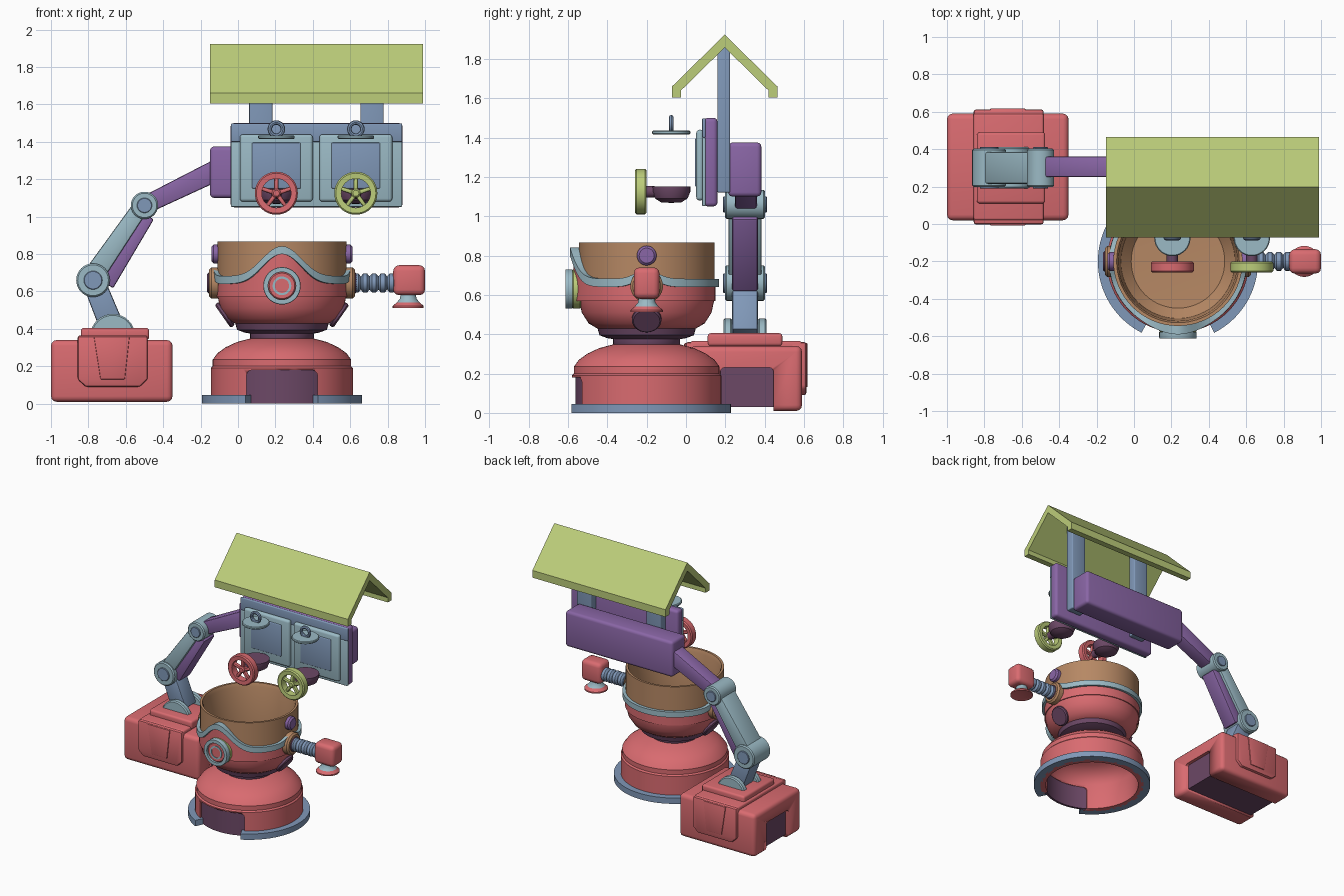
import bpy, bmesh, math
from mathutils import Matrix, Vector

if "Cube" in bpy.data.objects:
    bpy.data.objects.remove(bpy.data.objects["Cube"])

def mat(name, r, g, b):
    m = bpy.data.materials.new(name)
    lin = [((c / 255 + 0.055) / 1.055) ** 2.4 for c in (r, g, b)]
    m.diffuse_color = (*lin, 1)
    m.use_nodes = True
    m.node_tree.nodes["Principled BSDF"].inputs["Base Color"].default_value = m.diffuse_color
    return m

RED = mat("coral red", 217, 107, 112)
GREEN = mat("lime green", 188, 205, 122)
BROWN = mat("clay brown", 182, 136, 100)
STEEL = mat("steel blue", 128, 152, 184)
PALE = mat("pale blue", 155, 186, 197)
PURPLE = mat("violet", 138, 102, 166)
PLUM = mat("dark plum", 108, 72, 102)
CX, CY = 0.235, -0.2          # axis of the pot and its stand

def finish(bm, name, mats, angle=35):
    bmesh.ops.remove_doubles(bm, verts=bm.verts, dist=1e-5)
    bmesh.ops.recalc_face_normals(bm, faces=bm.faces)
    me = bpy.data.meshes.new(name)
    bm.to_mesh(me)
    bm.free()
    for m in mats if isinstance(mats, (list, tuple)) else [mats]:
        me.materials.append(m)
    me.shade_smooth()
    me.set_sharp_from_angle(angle=math.radians(angle))
    ob = bpy.data.objects.new(name, me)
    bpy.context.scene.collection.objects.link(ob)
    return ob

def box(name, x0, x1, y0, y1, z0, z1, m, bevel=0.0):
    bm = bmesh.new()
    c = Vector(((x0 + x1) / 2, (y0 + y1) / 2, (z0 + z1) / 2))
    bmesh.ops.create_cube(bm, size=1, matrix=Matrix.Translation(c) @
                          Matrix.Diagonal((x1 - x0, y1 - y0, z1 - z0, 1)))
    if bevel:
        bmesh.ops.bevel(bm, geom=bm.edges[:], offset=bevel, segments=3,
                        profile=0.5, affect='EDGES')
    return finish(bm, name, m)

def lathe(name, prof, loc, m, axis='Z', seg=48, closed=False, rule=None):
    """Revolve (radius, height) pairs about an axis through loc."""
    rot = {'Z': Matrix.Identity(4), 'X': Matrix.Rotation(math.pi / 2, 4, 'Y'),
           'Y': Matrix.Rotation(math.pi / 2, 4, 'X')}[axis]   # Y axis points to the front
    M = Matrix.Translation(loc) @ rot
    bm = bmesh.new()
    rings = [[bm.verts.new(M @ Vector((r * math.cos(2 * math.pi * i / seg),
              r * math.sin(2 * math.pi * i / seg), h))) for i in range(seg)] for r, h in prof]
    n = len(prof)
    for k in range(n if closed else n - 1):
        a, b = rings[k], rings[(k + 1) % n]
        for i in range(seg):
            j = (i + 1) % seg
            f = bm.faces.new((a[i], a[j], b[j], b[i]))
            f.material_index = rule[k] if rule else 0
    return finish(bm, name, m)

def disc(name, loc, r, depth, m, axis='Y', b=0.008, seg=32):
    h = depth / 2
    return lathe(name, [(0, -h), (r - b, -h), (r, -h + b), (r, h - b), (r - b, h), (0, h)],
                 loc, m, axis, seg)

def prism(name, pts, a0, a1, m, axis='Y', bevel=0.0):
    """Extrude an outline: (x, z) along Y, or (y, z) along X."""
    bm = bmesh.new()
    P = (lambda u, w, a: (u, a, w)) if axis == 'Y' else (lambda u, w, a: (a, u, w))
    A = [bm.verts.new(P(u, w, a0)) for u, w in pts]
    B = [bm.verts.new(P(u, w, a1)) for u, w in pts]
    bm.faces.new(A)
    bm.faces.new(B)
    for i in range(len(pts)):
        j = (i + 1) % len(pts)
        bm.faces.new((A[i], A[j], B[j], B[i]))
    if bevel:
        bmesh.ops.bevel(bm, geom=bm.edges[:], offset=bevel, segments=2,
                        profile=0.5, affect='EDGES')
    return finish(bm, name, m)

def link(name, p, q, w0, w1, y0, y1, m, off=0.0):
    p, q = Vector(p), Vector(q)
    d = (q - p).normalized()
    n = Vector((d.y, -d.x))
    p, q = p + n * off, q + n * off
    return prism(name, [p + n * w0 / 2, q + n * w1 / 2, q - n * w1 / 2, p - n * w0 / 2],
                 y0, y1, m, bevel=0.01)

def arc_wall(name, r0, r1, z0, z1, t0, t1, m, seg=96):
    """Curved wall round the pot axis, t = 0 at the front; arguments are functions of t."""
    bm = bmesh.new()
    rows = []
    for i in range(seg + 1):
        t = t0 + (t1 - t0) * i / seg
        rows.append([bm.verts.new((CX + r * math.sin(t), CY - r * math.cos(t), z))
                     for r, z in ((r0(t), z0(t)), (r1(t), z0(t)), (r1(t), z1(t)), (r0(t), z1(t)))])
    for a, b in zip(rows, rows[1:]):
        for k in range(4):
            l = (k + 1) % 4
            bm.faces.new((a[k], a[l], b[l], b[k]))
    bm.faces.new(rows[0])
    bm.faces.new(rows[-1])
    return finish(bm, name, m)

def cut(ob, cutter):
    mod = ob.modifiers.new("opening", 'BOOLEAN')
    mod.operation, mod.object, mod.solver = 'DIFFERENCE', cutter, 'EXACT'
    cutter.hide_render = True
    cutter.hide_set(True)

K = lambda v: (lambda t: v)

# Stand: hollow dome with a front opening, dark door and open foot ring
stand = lathe("stand_dome", [(.38, 0), (.38, .19), (.37, .2), (.37, .235), (.345, .27), (.3, .302),
              (.24, .33), (.17, .348), (.14, .33), (.23, .305), (.3, .27), (.34, .2), (.34, 0)],
              (CX, CY, 0), RED, closed=True, seg=64)
cut(stand, box("door_cutter", .045, .425, -.72, -.44, -.2, .18, RED, .03))
arc_wall("stand_door", K(.345), K(.362), K(0), K(.195), -.58, .58, PLUM, 24)
arc_wall("foot_ring", K(.365), K(.428), K(0), K(.045), .47, 2 * math.pi - .47, STEEL)
lathe("neck", [(.16, .33), (.17, .345), (.17, .375), (.2, .38), (.24, .395), (.25, .43), (0, .43)],
      (CX, CY, 0), PLUM)

# Pot: red lower half, brown upper half and inside
lathe("pot", [(0, .42), (.235, .42), (.295, .455), (.33, .51), (.345, .58), (.345, .64), (.345, .867),
      (.328, .867), (.318, .84), (.305, .56), (.25, .5), (0, .49)], (CX, CY, 0), [RED, BROWN],
      seg=64, rule=[0] * 5 + [1] * 6)

# Wavy trim: arches over the button and slightly over the side sockets
def wave(t):
    side = sum(math.exp(-((abs(t) - math.pi / 2) / .22) ** 2) for _ in (0,))
    return .64 + .16 * math.exp(-(t / .38) ** 2) + .045 * side
bulge = lambda t: .022 * math.exp(-(t / .4) ** 2)
arc_wall("trim_band", K(.335), lambda t: .368 + bulge(t), wave, lambda t: wave(t) + .042,
         -math.pi, math.pi, PALE, 128)
arc_wall("pot_red_skirt", K(.335), lambda t: .35 + bulge(t), K(.57), lambda t: wave(t) + .01,
         -math.pi, math.pi, RED, 128)

# Front button
disc("button_mount", (CX, -.555, .63), .1, .05, GREEN)
lathe("button_rim", [(.074, 0), (.074, .035), (.098, .035), (.1, .028), (.1, 0)],
      (CX, -.578, .63), PALE, 'Y', closed=True)
disc("button_face", (CX, -.587, .63), .076, .03, RED)
lathe("button_ring", [(.038, 0), (.038, .006), (.05, .006), (.05, 0)],
      (CX, -.601, .63), PALE, 'Y', closed=True)

# Side sockets, bolts and lower pads, mirrored
for s, side in ((-1, "left"), (1, "right")):
    disc("socket_" + side, (CX + s * .36, CY, .645), .083, .06, BROWN, 'X', .012)
    disc("socket_core_" + side, (CX + s * .375, CY, .645), .055, .05, PLUM, 'X')
    disc("bolt_" + side, (CX + s * .35, CY, .8), .05, .055, PURPLE, 'X', .012)
    pad = disc("pad_" + side, (0, 0, 0), .075, .03, PLUM, 'Z')
    pad.matrix_world = (Matrix.Translation((CX + s * .305, CY, .475)) @
                        Matrix.Rotation(s * math.radians(125), 4, 'Y'))

# Ribbed hose with a nozzle on the right side
ribs = [(0, 0)]
for i in range(5):
    ribs += [(.036, i * .047), (.05, i * .047 + .012), (.05, i * .047 + .034), (.036, i * .047 + .046)]
lathe("hose", ribs, (.61, CY, .645), STEEL, 'X', 24)
box("nozzle_head", .83, 1.0, -.265, -.135, .58, .74, RED, .03)
lathe("nozzle_flare", [(.04, .585), (.045, .56), (.062, .54), (.083, .522), (.083, .512), (0, .53)],
      (.91, CY, 0), [PALE, RED], seg=32, rule=[0, 0, 1, 1, 1])

# Floor box with a dark tunnel through it, and raised saddle
body = box("floor_box", -1, -.35, .02, .59, .01, .34, RED, .03)
cut(body, box("tunnel_cutter", -1.2, -.2, .175, .445, -.2, .23, RED, .02))
box("tunnel_core", -.975, -.375, .165, .455, .03, .24, PLUM)
saddle = [(-.815, .09), (-.525, .09), (-.483, .13), (-.483, .36), (-.857, .36), (-.857, .13)]
tray = [(-.735, .13), (-.605, .13), (-.58, .355), (-.77, .355)]
for name, y0, y1, p0, p1 in (("front", -.002, .08, -.009, .05), ("back", .53, .612, .56, .618)):
    prism("saddle_" + name, saddle, y0, y1, RED, bevel=.012)
    prism("saddle_panel_" + name, tray, p0, p1, RED, bevel=.005)
box("saddle_top", -.857, -.483, .02, .59, .3, .365, RED, .012)
box("arm_platform", -.84, -.475, .11, .49, .34, .405, RED, .015)

# Jointed arm
S, E, W = (-.67, .40), (-.775, .66), (-.5, 1.06)
for y in (.212, .388):
    disc("shoulder_cheek", (S[0], y, S[1] - .04), .12, .045, PALE)
link("lower_link", (-.67, .4), E, .13, .12, .235, .365, STEEL)
link("middle_link", E, W, .11, .085, .215, .385, PALE, -.012)
link("middle_link_core", (-.735, .66), (-.505, 1.02), .1, .07, .235, .365, PURPLE, .03)
link("upper_link", W, (-.1, 1.255), .095, .115, .25, .36, PURPLE)
for name, p, r in (("elbow", E, .09), ("wrist", W, .073)):
    disc(name + "_joint", (p[0], .3, p[1]), r, .205, PALE)
    for y in (.195, .405):
        disc(name + "_cap", (p[0], y, p[1]), r * .55, .012, STEEL, b=.003)

# Overhead unit: back housing, backing board and front plates
box("back_housing", -.15, .77, .215, .383, 1.1, 1.375, PURPLE, .022)
box("backing_board", -.04, .88, .09, .16, 1.05, 1.5, PURPLE, .02)
box("front_plate_lower", -.038, .878, .082, .1, 1.052, 1.4, PALE, .006)
box("front_plate_upper", -.038, .878, .082, .1, 1.4, 1.498, STEEL, .006)
for x, m, tag in ((.205, RED, "left"), (.63, GREEN, "right")):
    # Screen frame with inset glass
    box("bay_frame_" + tag, x - .195, x + .195, .052, .09, 1.08, 1.44, PALE, .017)
    box("bay_screen_" + tag, x - .13, x + .13, .046, .06, 1.15, 1.395, STEEL, .006)
    # Hanging lid with ring handle and dark cup below it
    disc("lid_" + tag, (x, -.075, 1.425), .097, .02, PALE, 'Z', .005)
    ring = [(.035 + .012 * math.cos(k * math.pi / 4), .012 * math.sin(k * math.pi / 4))
            for k in range(8)]
    lathe("lid_ring_" + tag, ring, (x, -.075, 1.468), STEEL, 'Y', 24, closed=True)
    lathe("cup_" + tag, [(0, 1.068), (.05, 1.07), (.083, 1.09), (.097, 1.125), (.097, 1.15), (0, 1.15)],
          (x, -.075, 0), PLUM, seg=32)
    # Hand wheel with five spokes
    lathe("wheel_rim_" + tag, [(.078, -.028), (.107, -.03), (.115, -.022), (.115, .022),
          (.107, .03), (.078, .028)], (x, -.23, 1.125), m, 'Y', 40, closed=True)
    disc("wheel_hub_" + tag, (x, -.225, 1.125), .024, .06, m)
    for k in range(5):
        a = math.pi / 2 + k * 2 * math.pi / 5
        link("wheel_spoke_" + tag, (x, 1.125), (x + .085 * math.cos(a), 1.125 + .085 * math.sin(a)),
             .026, .022, -.245, -.215, m)
    disc("wheel_axle_" + tag, (x, -.185, 1.125), .03, .06, PLUM)

# Roof posts and gable roof
for x in (.122, .717):
    box("roof_post", x - .062, x + .062, .16, .225, 1.12, 1.87, STEEL, .008)
half = [(.268, 1.66), (.268, 1.604), (.222, 1.604), (.222, 1.64)]
gable = [(0, 1.923)] + half + [(0, 1.858)] + [(-u, w) for u, w in reversed(half)]
prism("gable_roof", [(u + .197, w) for u, w in gable], -.15, .99, GREEN, 'X')
